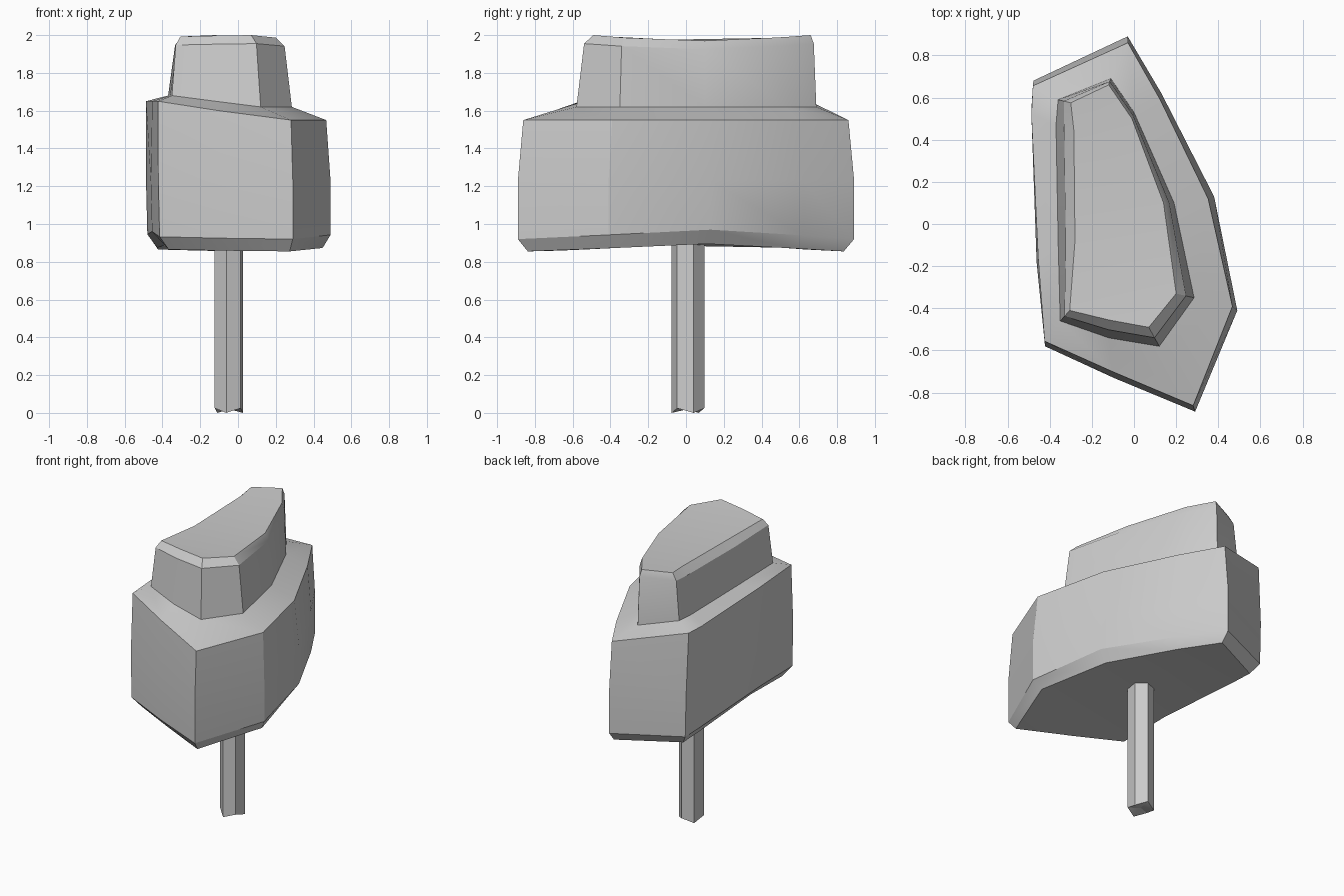
import bpy, bmesh, math

if "Cube" in bpy.data.objects:
    bpy.data.objects.remove(bpy.data.objects["Cube"])

# Outline order: back-left corner, back tip, right side (3), front tip, front middle,
# front-left corner, left side (2)
LOWER = [(-.485, .68), (-.03, .89), (.13, .62), (.38, .13), (.49, -.41),
         (.29, -.89), (-.10, -.73), (-.43, -.58), (-.47, -.18), (-.495, .54)]
UPPER = [(-.36, .59), (-.11, .69), (0, .53), (.19, .10), (.285, -.35),
         (.12, -.58), (-.12, -.54), (-.35, -.46), (-.36, -.08), (-.37, .47)]
TOP = [(-.30, .575), (-.12, .66), (-.01, .50), (.14, .10), (.20, -.33),
       (.07, -.49), (-.12, -.455), (-.305, -.41), (-.28, -.08), (-.285, .44)]
SADDLE = [.25, 0, .4, 1, .45, 0, .1, .25, .8, .5]      # how far each point sits mid-length
TILT = [1, 0, 0, 0, 0, 0, .5, 1, 1, 1]                 # left side is higher


def ring(outline, z, inset=0, saddle=0, tilt=0, dx=0):
    """Outline pulled towards its centre by inset, with saddle and tilt in z."""
    out = []
    for (x, y), s, t in zip(outline, SADDLE, TILT):
        r = math.hypot(x, y)
        k = 1 - inset / r
        out.append((x * k + dx * t, y * k, z + saddle * s + tilt * t))
    return out


def blend(a, b, f, z, saddle):
    return [(p[0] + (q[0] - p[0]) * f, p[1] + (q[1] - p[1]) * f, z + saddle * s)
            for p, q, s in zip(a, b, SADDLE)]


def finish(name, bm):
    bmesh.ops.recalc_face_normals(bm, faces=bm.faces)
    me = bpy.data.meshes.new(name)
    bm.to_mesh(me)
    bm.free()
    ob = bpy.data.objects.new(name, me)
    bpy.context.collection.objects.link(ob)
    bpy.ops.object.select_all(action='DESELECT')
    ob.select_set(True)
    bpy.context.view_layer.objects.active = ob
    bpy.ops.object.shade_smooth_by_angle(angle=math.radians(30))
    return ob


def loft(bm, rings):
    loops = [[bm.verts.new(p) for p in r] for r in rings]
    n = len(loops[0])
    for a, b in zip(loops, loops[1:]):
        for i in range(n):
            j = (i + 1) % n
            bm.faces.new((a[i], a[j], b[j], b[i]))
    return loops


# Foliage: lower block, sloped ledge and upper block in one shell
bm = bmesh.new()
loops = loft(bm, [
    ring(LOWER, .855, .055, .04, 0, .03),
    ring(LOWER, .92, 0, .05, 0, .015),
    ring(LOWER, 1.23, 0, 0, 0, .008),
    ring(LOWER, 1.55, .03, 0, .10, -.012),
    ring(UPPER, 1.62, 0, 0, .06),
    blend(UPPER, TOP, .45, 1.955, -.03),
    ring(TOP, 2.0, 0, -.03)])
for cap in (loops[0], loops[-1]):
    for quad in ((0, 1, 2, 9), (9, 2, 3, 8), (8, 3, 4, 7), (7, 4, 5, 6)):
        bm.faces.new([cap[i] for i in quad])
finish("foliage", bm)

# Trunk: slim hexagonal post with a ragged foot
bm = bmesh.new()
N = 6
angles = [math.radians(20 + 360 * i / N) for i in range(N)]
post = [[(-.048 + .08 * math.cos(a), .01 + .088 * math.sin(a), z(i)) for i, a in enumerate(angles)]
        for z in (lambda i: .025 * (i % 2), lambda i: .96)]
foot, head = loft(bm, post)
mid = bm.verts.new((-.048, .01, .02))
for i in range(N):
    bm.faces.new((foot[i], foot[(i + 1) % N], mid))
bm.faces.new(head)
finish("trunk", bm)
